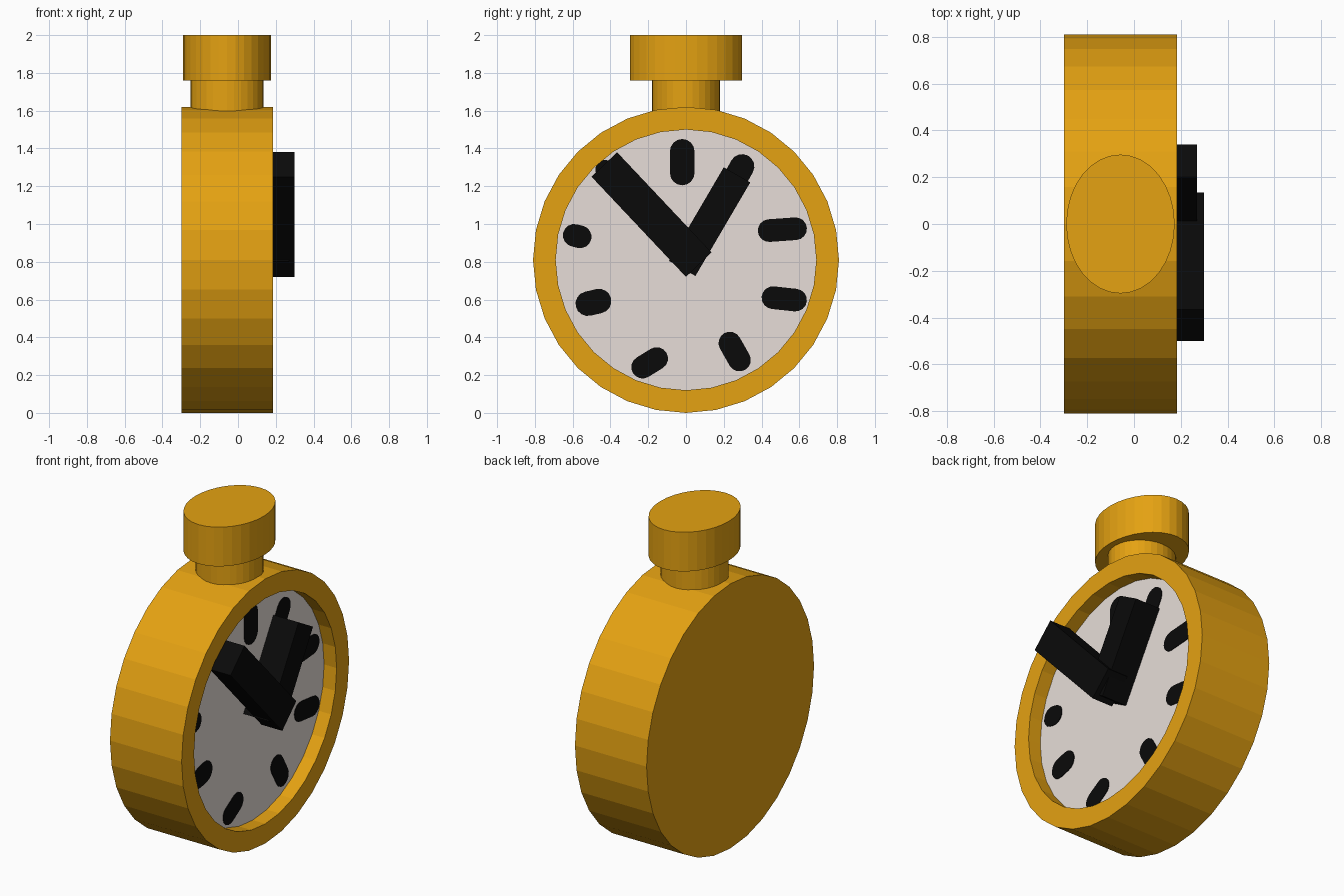
import bpy, bmesh, math
from mathutils import Vector

if "Cube" in bpy.data.objects:
    bpy.data.objects.remove(bpy.data.objects["Cube"])

SIDES = 32
CZ = 0.81          # height of the dial centre
DIAL_X = 0.10      # depth of the recessed dial


def material(name, color):
    m = bpy.data.materials.new(name)
    m.diffuse_color = (*color, 1)
    m.use_nodes = True
    m.node_tree.nodes["Principled BSDF"].inputs["Base Color"].default_value = m.diffuse_color
    return m


gold = material("gold", (0.78, 0.36, 0.006))
white = material("warm_white", (0.80, 0.73, 0.69))
black = material("black", (0.003, 0.003, 0.003))


def finish(bm, name, *mats):
    bmesh.ops.recalc_face_normals(bm, faces=bm.faces)
    me = bpy.data.meshes.new(name)
    bm.to_mesh(me)
    bm.free()
    for m in mats:
        me.materials.append(m)
    ob = bpy.data.objects.new(name, me)
    bpy.context.collection.objects.link(ob)
    return ob


def loft(rings, name, *mats):
    """Skin a list of equal-length point rings and cap both ends."""
    bm = bmesh.new()
    loops = [[bm.verts.new(p) for p in r] for r in rings]
    n = len(loops[0])
    for a, b in zip(loops, loops[1:]):
        for i in range(n):
            j = (i + 1) % n
            bm.faces.new((a[i], a[j], b[j], b[i]))
    bm.faces.new(loops[0])
    last = bm.faces.new(loops[-1])
    last.material_index = len(mats) - 1   # the end cap takes the last material
    return finish(bm, name, *mats)


def dial_ring(x, r):
    return [(x, r * math.sin(math.tau * i / SIDES), CZ + r * math.cos(math.tau * i / SIDES))
            for i in range(SIDES)]


def oval(z, rx, ry):
    return [(-0.058 + rx * math.cos(math.tau * i / SIDES), ry * math.sin(math.tau * i / SIDES), z)
            for i in range(SIDES)]


def plate(outline, x0, x1, name):
    return loft([[(x, y, z) for y, z in outline] for x in (x0, x1)], name, black)


# Case with raised rim and recessed white dial
loft([dial_ring(-0.30, 0.81), dial_ring(0.185, 0.81), dial_ring(0.185, 0.69),
      dial_ring(DIAL_X, 0.69)], "case", gold, white)

# Neck and crown knob
loft([oval(1.50, 0.194, 0.18), oval(1.77, 0.194, 0.18)], "neck", gold)
loft([oval(1.76, 0.232, 0.297), oval(2.0, 0.232, 0.297)], "crown_knob", gold)

# Hands: plain slabs
plate([(-0.5, 1.25), (-0.365, 1.38), (0.135, 0.85), (0.0, 0.72)], 0.16, 0.30, "minute_hand")
plate([(0.20, 1.30), (0.34, 1.22), (0.05, 0.725), (-0.09, 0.805)], DIAL_X, 0.27, "hour_hand")

# Hand-painted hour marks: thin capsules (start y, z, end y, z, radius)
marks = [
    (-0.02, 1.27, -0.02, 1.385, 0.065),
    (0.25, 1.22, 0.297, 1.305, 0.065),
    (0.44, 0.965, 0.58, 0.975, 0.06),
    (0.46, 0.61, 0.58, 0.597, 0.06),
    (0.232, 0.37, 0.283, 0.28, 0.06),
    (-0.23, 0.242, -0.155, 0.288, 0.06),
    (-0.52, 0.578, -0.46, 0.592, 0.065),
    (-0.592, 0.94, -0.56, 0.932, 0.06),
    (-0.43, 1.29, -0.38, 1.23, 0.05),
]
for k, (y0, z0, y1, z1, r) in enumerate(marks):
    ang = math.atan2(z1 - z0, y1 - y0)
    pts = []
    for cy, cz, start in ((y1, z1, ang - math.pi / 2), (y0, z0, ang + math.pi / 2)):
        pts += [(cy + r * math.cos(start + math.pi * i / 8),
                 cz + r * math.sin(start + math.pi * i / 8)) for i in range(9)]
    plate(pts, DIAL_X - 0.002, DIAL_X + 0.004, f"hour_mark_{k + 1}")
